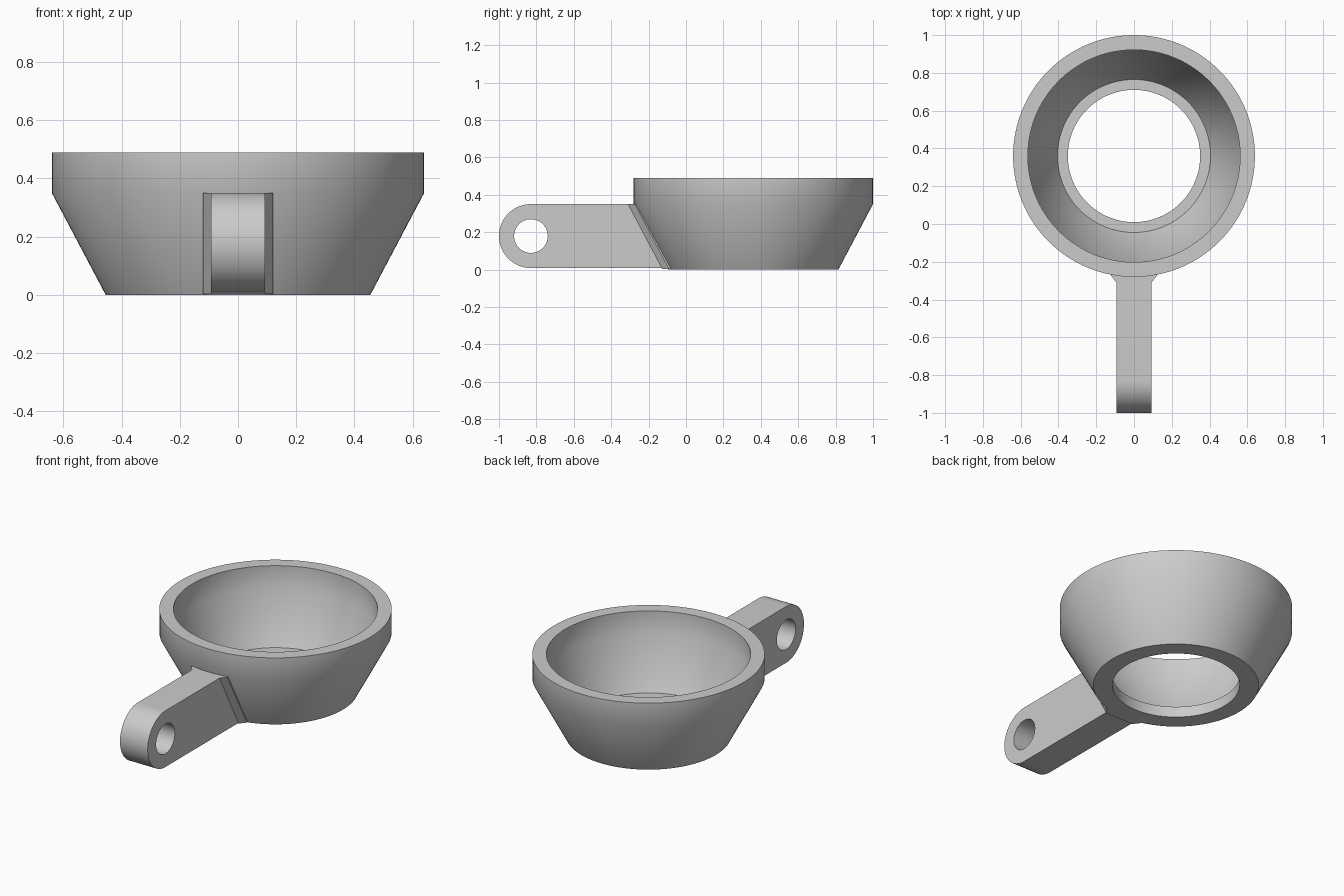
import bpy, bmesh, math
from mathutils import Vector

cube = bpy.data.objects.get("Cube")
if cube:
    bpy.data.objects.remove(cube, do_unlink=True)

grey = bpy.data.materials.new("light grey plastic")
grey.use_nodes = True
COLOUR = (0.6, 0.6, 0.6, 1)
grey.diffuse_color = COLOUR
grey.node_tree.nodes["Principled BSDF"].inputs["Base Color"].default_value = COLOUR

CUP_Y = 0.36            # centre of the cup
BASE_R, RIM_R = 0.455, 0.64
SHOULDER, TOP = 0.35, 0.49
ARM_W = 0.093           # half width of the arm
LOW = 0.008             # underside of the arm


def finish(name, bm):
    bmesh.ops.recalc_face_normals(bm, faces=bm.faces)
    mesh = bpy.data.meshes.new(name)
    bm.to_mesh(mesh)
    bm.free()
    ob = bpy.data.objects.new(name, mesh)
    bpy.context.collection.objects.link(ob)
    mesh.materials.append(grey)
    bpy.ops.object.select_all(action='DESELECT')
    ob.select_set(True)
    bpy.context.view_layer.objects.active = ob
    bpy.ops.object.shade_smooth_by_angle(angle=math.radians(35))
    return ob


def wall_y(z):
    """Front of the sloping cup wall at height z."""
    return CUP_Y - BASE_R - (RIM_R - BASE_R) * z / SHOULDER


# Cup: closed wall profile spun round the vertical axis
profile = [(BASE_R, 0), (RIM_R, SHOULDER), (RIM_R, TOP), (0.562, TOP),
           (0.562, SHOULDER), (0.405, 0.065), (0.35, 0.065), (0.35, 0)]
bm = bmesh.new()
verts = [bm.verts.new((r, CUP_Y, z)) for r, z in profile]
edges = [bm.edges.new((v, verts[i - 1])) for i, v in enumerate(verts)]
bmesh.ops.spin(bm, geom=verts + edges, cent=(0, CUP_Y, 0), axis=(0, 0, 1),
               angle=math.tau, steps=128, use_merge=False)
bmesh.ops.remove_doubles(bm, verts=bm.verts, dist=1e-4)
finish("cup", bm)

# Arm: rounded side outline with a pivot hole, extruded across
R = (SHOULDER - LOW) / 2
pivot = Vector((-ARM_W, R - 1, LOW + R))


def arc(radius, start, sweep, count):
    return [pivot + radius * Vector((0, math.cos(a), math.sin(a)))
            for a in (start + sweep * i / count for i in range(count + 1))]


outline = arc(R, math.pi / 2, math.pi, 40)
outline += [Vector((-ARM_W, wall_y(z) + 0.04, z)) for z in (LOW, SHOULDER)]
hole = arc(0.09, 0, math.tau, 48)[:-1]
bm = bmesh.new()
edges = []
for loop in (outline, hole):
    vs = [bm.verts.new(p) for p in loop]
    edges += [bm.edges.new((v, vs[i - 1])) for i, v in enumerate(vs)]
bmesh.ops.triangle_fill(bm, use_beauty=True, edges=edges)
side = bmesh.ops.extrude_face_region(bm, geom=bm.faces[:])
bmesh.ops.translate(bm, vec=(2 * ARM_W, 0, 0),
                    verts=[g for g in side["geom"] if isinstance(g, bmesh.types.BMVert)])
finish("arm", bm)

# Flare: chamfered root of the arm, leaning with the cup wall
plan = [(-ARM_W, -0.03), (ARM_W, -0.03), (0.121, 0.006),
        (0.121, 0.04), (-0.121, 0.04), (-0.121, 0.006)]
bm = bmesh.new()
rings = [[bm.verts.new((x, wall_y(z) + d, z)) for x, d in plan]
         for z in (0.003, SHOULDER)]
for ring in rings:
    bm.faces.new(ring)
for i in range(len(plan)):
    bm.faces.new((rings[0][i - 1], rings[0][i], rings[1][i], rings[1][i - 1]))
finish("arm_root_flare", bm)
